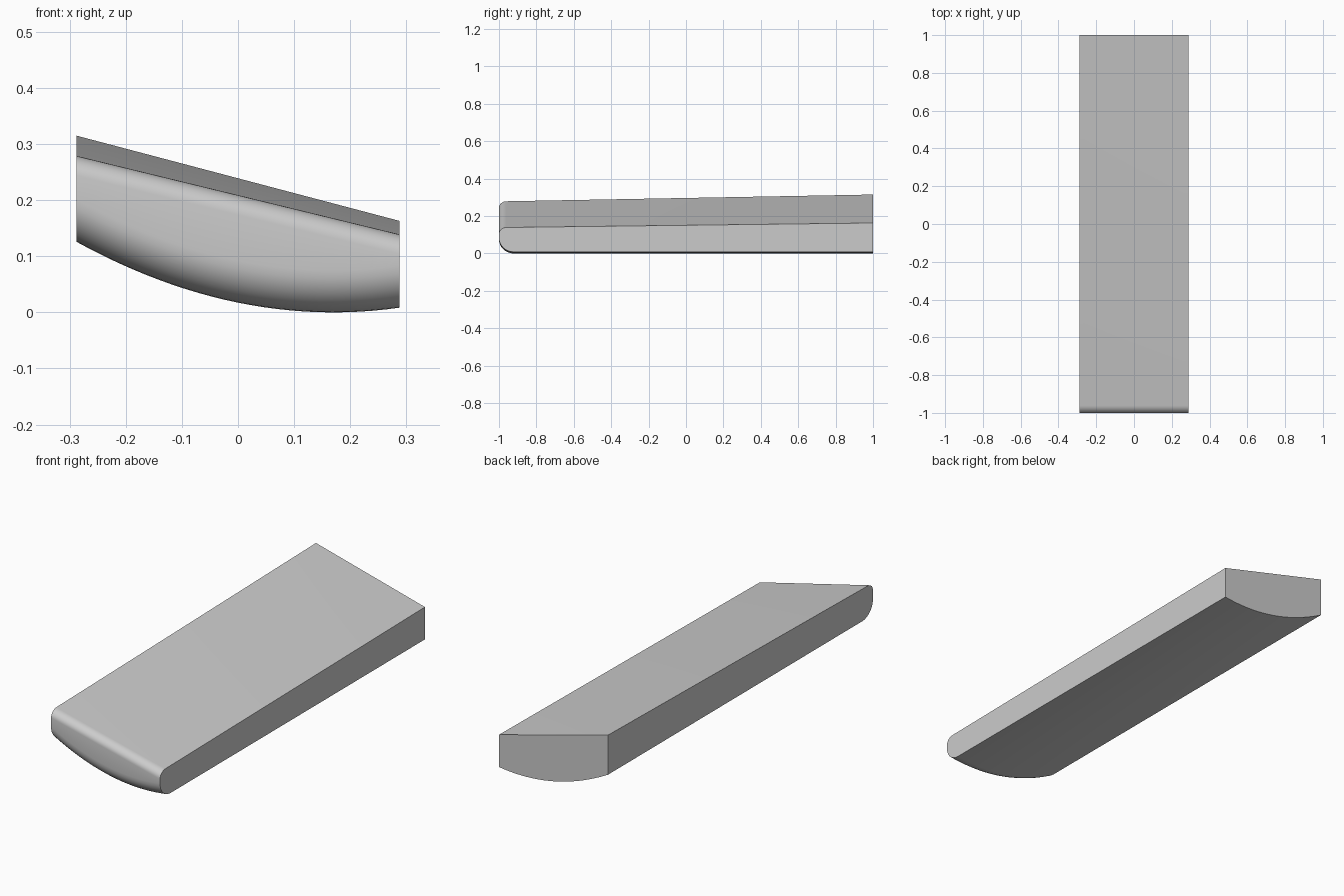
import bpy, bmesh, math

if "Cube" in bpy.data.objects:
    bpy.data.objects.remove(bpy.data.objects["Cube"])

HALF_W, N_X, N_ARC = 0.288, 24, 8


def bottom(x):
    return 0.6 * (x - 0.17) ** 2


def lerp(a, b, t):
    return a + (b - a) * t


def section(x):
    """Closed side profile (y, z): back bottom, rounded nose, back top."""
    t = (x + HALF_W) / (2 * HALF_W)
    lo = bottom(x)
    top_front, top_back = lerp(0.279, 0.139, t), lerp(0.315, 0.163, t)
    pts = [(1.0, lo)]
    # large lower rounding of the nose
    for i in range(N_ARC + 1):
        a = math.pi / 2 * i / N_ARC
        pts.append((-0.92 - 0.08 * math.sin(a), lo + 0.075 * (1 - math.cos(a))))
    # small upper rounding of the nose
    for i in range(N_ARC + 1):
        a = math.pi / 2 * i / N_ARC
        pts.append((-0.96 - 0.04 * math.cos(a), top_front - 0.035 * (1 - math.sin(a))))
    pts.append((1.0, top_back))
    return pts


# slab: side profiles lofted across the width
bm = bmesh.new()
rings = []
for i in range(N_X + 1):
    x = lerp(-HALF_W, HALF_W, i / N_X)
    rings.append([bm.verts.new((x, y, z)) for y, z in section(x)])
n = len(rings[0])
for a, b in zip(rings, rings[1:]):
    for j in range(n):
        k = (j + 1) % n
        bm.faces.new((a[j], a[k], b[k], b[j]))
# flat side walls
bm.faces.new(rings[0])
bm.faces.new(rings[-1][::-1])
bmesh.ops.recalc_face_normals(bm, faces=bm.faces)

mesh = bpy.data.meshes.new("curved_slab")
bm.to_mesh(mesh)
bm.free()
slab = bpy.data.objects.new("curved_slab", mesh)
bpy.context.collection.objects.link(slab)
bpy.context.view_layer.objects.active = slab
slab.select_set(True)
bpy.ops.object.shade_smooth_by_angle(angle=math.radians(30))
